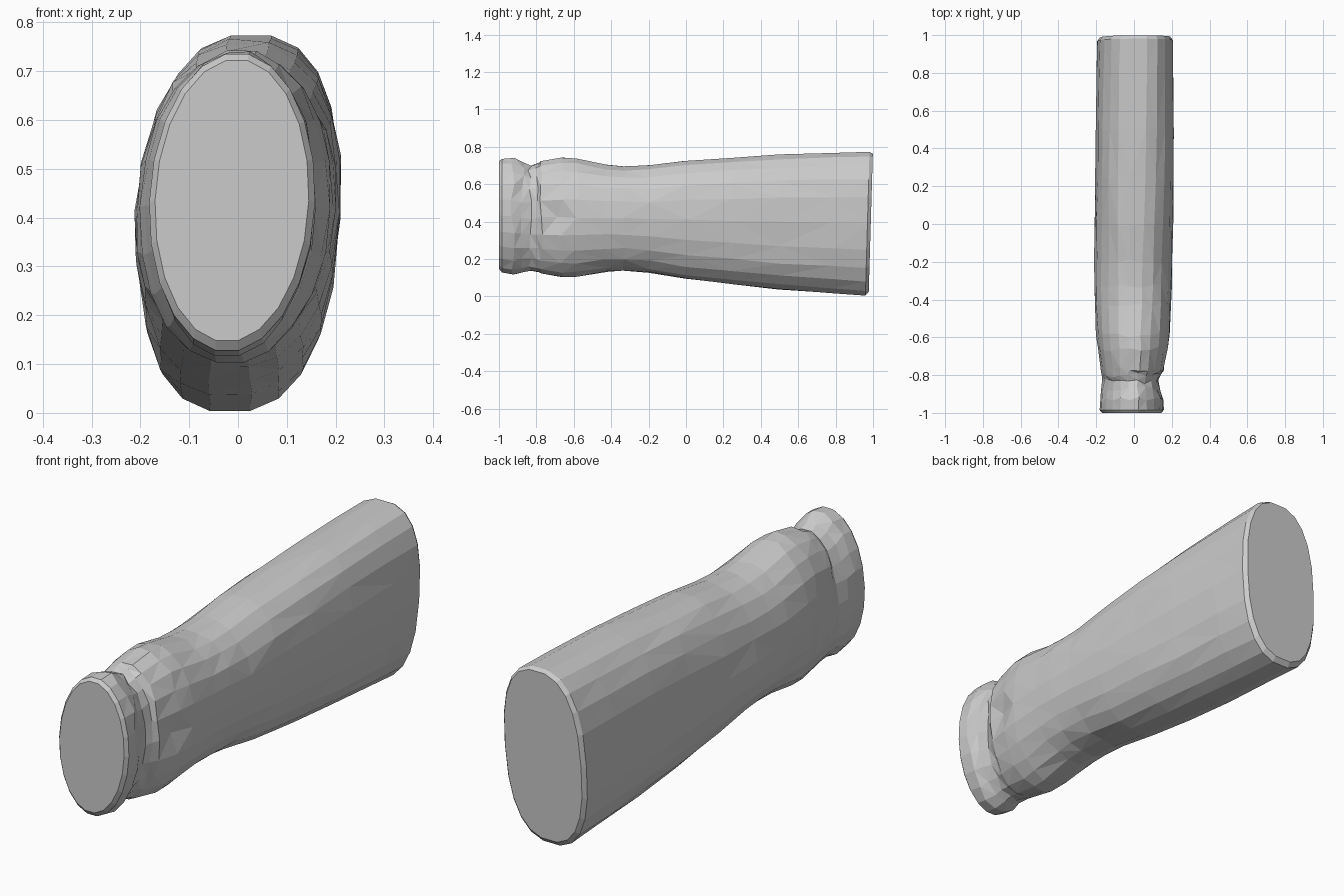
import bpy, bmesh, math, random
from mathutils import Vector

random.seed(4)
SIDES = 22

# Cross-sections along the grip: y, z bottom, z top, x left, x right, roundness exponent
SECTIONS = [
    (-1.00, 0.145, 0.725, -0.170, 0.145, 2.0),
    (-0.985, 0.125, 0.738, -0.182, 0.158, 2.0),
    (-0.925, 0.115, 0.742, -0.180, 0.158, 2.0),
    (-0.875, 0.128, 0.715, -0.174, 0.142, 2.0),
    (-0.835, 0.135, 0.698, -0.166, 0.130, 2.1),
    (-0.80, 0.128, 0.712, -0.172, 0.140, 2.1),
    (-0.77, 0.120, 0.725, -0.178, 0.158, 2.1),
    (-0.66, 0.101, 0.743, -0.192, 0.180, 2.1),
    (-0.59, 0.104, 0.738, -0.203, 0.189, 2.1),
    (-0.43, 0.130, 0.707, -0.209, 0.197, 2.15),
    (-0.33, 0.136, 0.698, -0.210, 0.200, 2.2),
    (-0.20, 0.125, 0.702, -0.210, 0.203, 2.2),
    (0.00, 0.090, 0.727, -0.209, 0.206, 2.3),
    (0.25, 0.062, 0.745, -0.207, 0.207, 2.4),
    (0.50, 0.037, 0.760, -0.204, 0.208, 2.5),
    (0.78, 0.015, 0.771, -0.199, 0.207, 2.5),
    (0.97, 0.001, 0.776, -0.194, 0.204, 2.5),
    (0.988, 0.022, 0.766, -0.180, 0.190, 2.5),
]


def ring(bm, y, zb, zt, xl, xr, n):
    """Slightly sheared superellipse; the rear rings lean back at the top."""
    verts = []
    lean = 0.010 + 0.006 * (y + 1)
    slant = 0.011 if y > 0.9 else 0.0
    for i in range(SIDES):
        a = 2 * math.pi * i / SIDES
        c, s = math.cos(a), math.sin(a)
        u = math.copysign(abs(c) ** (2 / n), c)
        v = math.copysign(abs(s) ** (2 / n), s)
        verts.append(bm.verts.new(((xl + xr) / 2 + u * (xr - xl) / 2 + lean * v,
                                   y + slant * v,
                                   (zb + zt) / 2 + v * (zt - zb) / 2)))
    return verts


# Grip body: lofted rings with flat end caps
bm = bmesh.new()
rings = [ring(bm, *sec) for sec in SECTIONS]
for r0, r1 in zip(rings, rings[1:]):
    for i in range(SIDES):
        j = (i + 1) % SIDES
        bm.faces.new((r0[i], r0[j], r1[j], r1[i]))
bm.faces.new(rings[0])
bm.faces.new(rings[-1])

# Hand-worn unevenness between the collar and the rear rim
for r in rings[2:-2]:
    for v in r:
        v.co += Vector((random.uniform(-.003, .003), random.uniform(-.012, .012),
                        random.uniform(-.003, .003)))

# Small dent on the right side
dent = min(rings[7], key=lambda v: (v.co - Vector((0.18, -0.7, 0.43))).length)
dent.co += Vector((-0.022, -0.04, 0))

bmesh.ops.triangulate(bm, faces=[f for f in bm.faces if len(f.verts) == 4])
bmesh.ops.recalc_face_normals(bm, faces=bm.faces[:])
mesh = bpy.data.meshes.new("grip")
bm.to_mesh(mesh)
bm.free()
grip = bpy.data.objects.new("grip", mesh)
bpy.context.collection.objects.link(grip)
